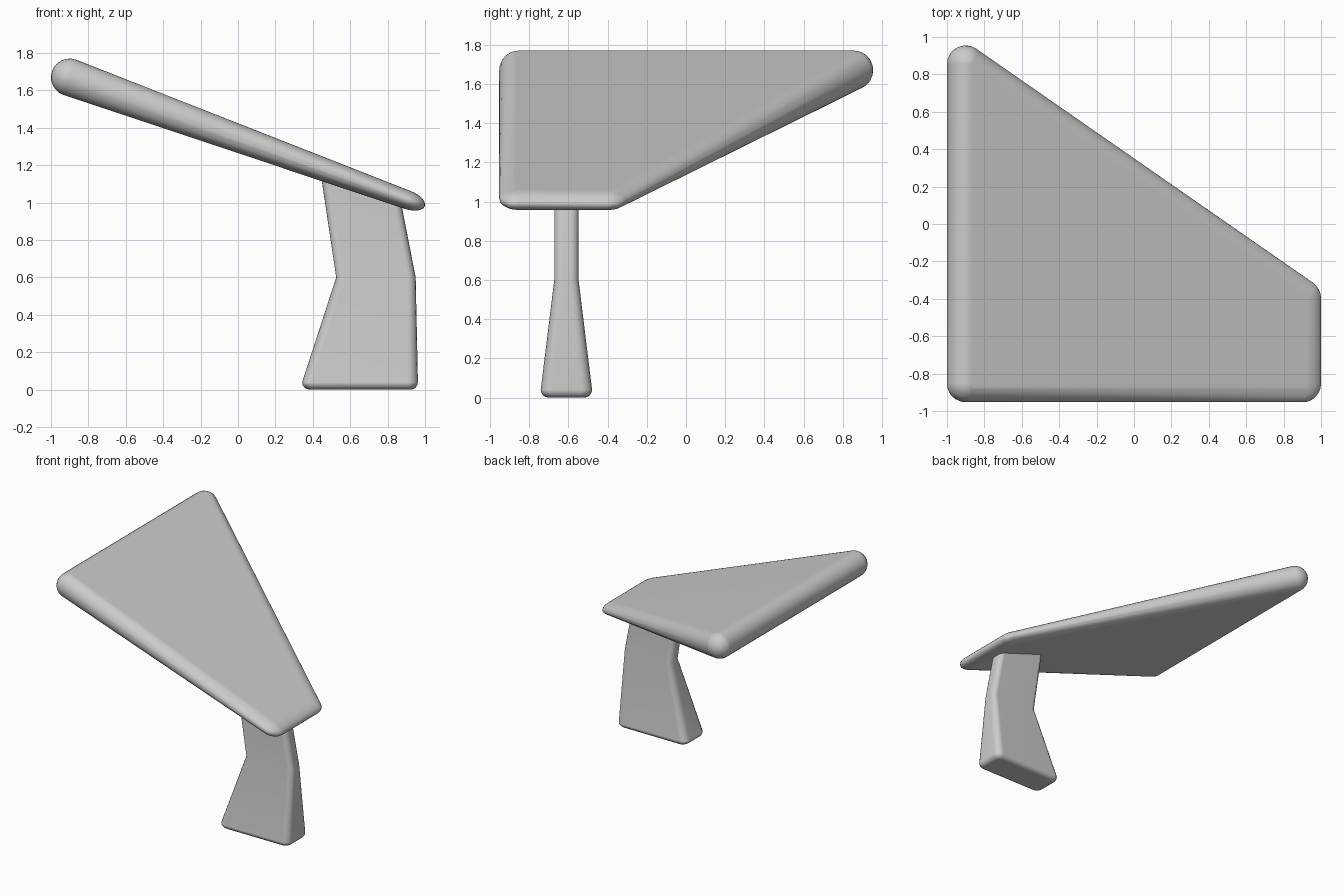
import bpy, bmesh
from math import sin, cos, pi, radians
from mathutils import Matrix

if "Cube" in bpy.data.objects:
    bpy.data.objects.remove(bpy.data.objects["Cube"])


def make_object(name, bm):
    bmesh.ops.recalc_face_normals(bm, faces=bm.faces)
    mesh = bpy.data.meshes.new(name)
    bm.to_mesh(mesh)
    bm.free()
    ob = bpy.data.objects.new(name, mesh)
    bpy.context.collection.objects.link(ob)
    bpy.ops.object.select_all(action='DESELECT')
    ob.select_set(True)
    bpy.context.view_layer.objects.active = ob
    bpy.ops.object.shade_smooth_by_angle(angle=radians(35))
    mod = ob.modifiers.new("Flat face shading", 'WEIGHTED_NORMAL')
    mod.keep_sharp = True
    return ob


# Tilted slab: hull around four rounded corners, thinner at the low end
bm = bmesh.new()
tilt = Matrix.Rotation(radians(20), 4, 'Y')
corners = [(-0.9, -0.853, 1.67, 0.1), (-0.9, 0.855, 1.67, 0.1),
           (0.905, -0.397, 1.015, 0.05), (0.905, -0.853, 1.015, 0.05)]
for x, y, z, half in corners:
    m = Matrix.Translation((x, y, z)) @ tilt @ Matrix.Diagonal((0.1, 0.1, half, 1))
    for i in range(13):
        lat = pi * (i / 12 - 0.5)
        for j in range(24 if 0 < i < 12 else 1):
            a = 2 * pi * j / 24
            p = Matrix.Translation((cos(lat) * cos(a), cos(lat) * sin(a), sin(lat)))
            bm.verts.new((m @ p).translation)
bmesh.ops.convex_hull(bm, input=list(bm.verts))
bmesh.ops.delete(bm, geom=[v for v in bm.verts if not v.link_faces], context='VERTS')
make_object("slab", bm)


# Leg: rounded rectangles lofted from foot to waist to slab
def rounded_ring(bm, x0, x1, half_y, z0, z1, r, steps=5):
    ring = []
    cx, cy = (x0 + x1) / 2, -0.61
    for q in range(4):
        sx = 1 if q in (0, 3) else -1
        sy = 1 if q < 2 else -1
        for i in range(steps):
            a = pi / 2 * (q + i / (steps - 1))
            x = cx + sx * ((x1 - x0) / 2 - r) + r * cos(a)
            y = cy + sy * (half_y - r) + r * sin(a)
            z = z0 + (z1 - z0) * (x - x0) / (x1 - x0)
            ring.append(bm.verts.new((x, y, z)))
    return ring


bm = bmesh.new()
levels = []
for i in range(5):  # rounded foot edge
    a = pi / 2 * i / 4
    inset = 0.04 * (1 - sin(a))
    z = 0.04 * (1 - cos(a))
    levels.append((0.343 + inset, 0.962 - inset, 0.131 - inset, z, z, 0.055 - inset * 0.6))
levels.append((0.525, 0.95, 0.062, 0.6, 0.6, 0.042))
levels.append((0.437, 0.866, 0.062, 1.19, 1.03, 0.042))
rings = [rounded_ring(bm, *lv) for lv in levels]
n = len(rings[0])
for a, b in zip(rings, rings[1:]):
    for i in range(n):
        j = (i + 1) % n
        bm.faces.new((a[i], a[j], b[j], b[i]))
bm.faces.new(rings[0])
bm.faces.new(rings[-1])
make_object("leg", bm)
